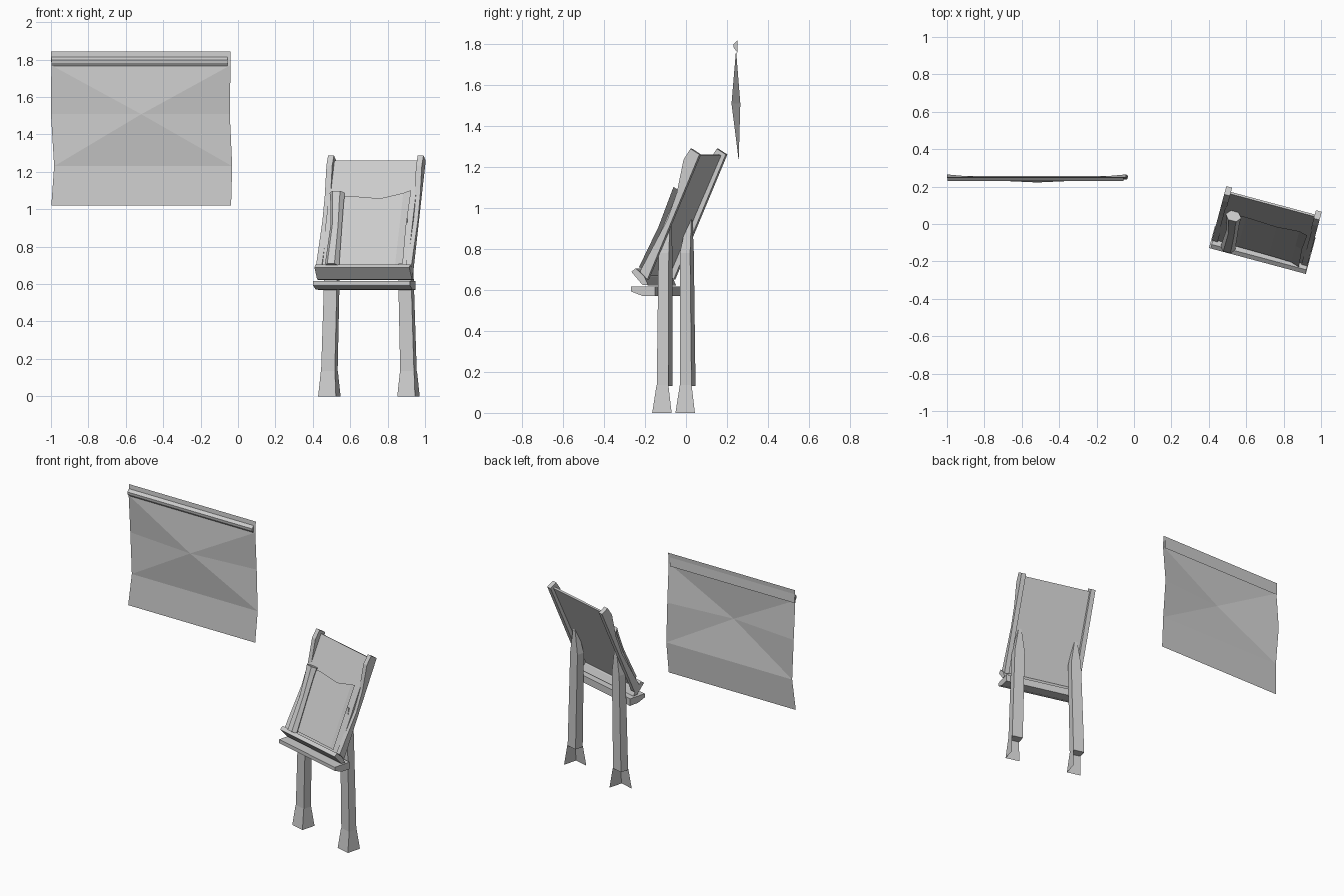
import bpy, math
from mathutils import Vector, Matrix

if "Cube" in bpy.data.objects:
    bpy.data.objects.remove(bpy.data.objects["Cube"])

# lectern placement: turned about z; u = across, v = backwards
LECTERN = Matrix.Translation((0.70, -0.048, 0)) @ Matrix.Rotation(math.radians(-15), 4, 'Z')
TILT = math.radians(24)


def make(name, verts, faces, mat=LECTERN):
    me = bpy.data.meshes.new(name)
    me.from_pydata([mat @ Vector(v) for v in verts], [], faces)
    me.update()
    ob = bpy.data.objects.new(name, me)
    bpy.context.collection.objects.link(ob)
    return ob


def on_board(u, s, h):
    """Point on the sloping desk: across, up the slope, out of the face."""
    return (u, -0.118 + s * math.sin(TILT) - h * math.cos(TILT),
            0.65 + s * math.cos(TILT) + h * math.sin(TILT))


def loft(name, rings, mat=LECTERN):
    """Closed skin over equal-sized rings of points."""
    n = len(rings[0])
    verts = [p for r in rings for p in r]
    faces = [list(range(n))[::-1], [len(verts) - n + i for i in range(n)]]
    for k in range(len(rings) - 1):
        for i in range(n):
            j = (i + 1) % n
            faces.append((k * n + i, k * n + j, (k + 1) * n + j, (k + 1) * n + i))
    return make(name, verts, faces, mat)


def bar(name, profile, x0, x1, mat=LECTERN):
    """Profile of (depth, height) points pulled across."""
    return loft(name, [[(x, a, b) for a, b in profile] for x in (x0, x1)], mat)


def rect(u, v, z, w, d):
    return [(u - w / 2, v - d / 2, z), (u + w / 2, v - d / 2, z),
            (u + w / 2, v + d / 2, z), (u - w / 2, v + d / 2, z)]


# legs: closed shafts on flared feet that only have front and right walls
for side, tag in ((-1, "left"), (1, "right")):
    u = 0.219 * side
    loft(f"{tag}_leg", [
        rect(u, 0.0, 0.13, 0.076, 0.058),
        rect(u - 0.018 * side, 0.0, 0.78, 0.07, 0.052),
        rect(u - 0.02 * side, 0.016, 0.95, 0.018, 0.02)])
    a, b = rect(u, 0, 0, 0.098, 0.098), rect(u, 0, 0.135, 0.078, 0.06)
    make(f"{tag}_foot", a[:3] + b[:3], [(0, 1, 4, 3), (1, 2, 5, 4)])

# sloping board
loft("desk_board", [[on_board(x, s, h) for x, h in
                     ((-0.24, 0.0), (0.24, 0.0), (0.24, -0.012), (-0.24, -0.012))]
                    for s in (0.0, 0.668)])

# side rails with a swollen upper end
rail = [(0.143, 1.288), (0.108, 1.235), (0.074, 1.074), (0.026, 0.942),
        (-0.112, 0.69), (-0.075, 0.65), (0.188, 1.26)]
for side, tag in ((-1, "left"), (1, "right")):
    bar(f"{tag}_rail", rail, side * 0.248 - 0.016, side * 0.248 + 0.016)

# book lip and the shelf beneath it
bar("book_lip", [(-0.155, 0.688), (-0.133, 0.705), (-0.09, 0.665),
                 (-0.07, 0.622), (-0.10, 0.625)], -0.26, 0.265)
bar("lower_shelf", [(-0.155, 0.617), (-0.155, 0.592), (-0.10, 0.571),
                    (-0.035, 0.569), (-0.035, 0.617)], -0.268, 0.268)

# open parchment: sheet with lifted right edge
cols = [(-0.19, 0.015, 0), (-0.12, 0.012, 0), (0.05, 0.014, -0.015),
        (0.175, 0.018, 0.015), (0.222, 0.034, 0.025)]
verts = []
for s in (0.05, 0.27, 0.455):
    for u, h, ds in cols:
        pinch = 0.008 if s == 0.27 and u > 0.2 else 0
        verts.append(on_board(u - pinch, s + (ds if s > 0.4 else 0), h - pinch))
n = len(cols)
make("parchment_sheet", verts, [(k * n + i, k * n + i + 1, (k + 1) * n + i + 1, (k + 1) * n + i)
                                for k in range(2) for i in range(n - 1)])

# rolled left edge of the parchment, waisted in the middle
rings = []
for s, u, r in ((0.04, -0.17, 0.040), (0.27, -0.172, 0.032), (0.41, -0.182, 0.037), (0.465, -0.186, 0.043)):
    rings.append([on_board(u + r * math.cos(t), s, 0.03 + 0.75 * r * math.sin(t))
                  for t in (math.tau * i / 6 for i in range(6))])
loft("parchment_roll", rings)

# hanging cloth: creased around one centre point
I = Matrix.Identity(4)
cloth = [(-0.517, 0.222, 1.508)]
for xl, xr, y, z in ((-1.0, -0.04, 0.250, 1.843), (-0.998, -0.04, 0.244, 1.77),
                     (-1.0, -0.044, 0.265, 1.508), (-0.983, -0.031, 0.257, 1.23),
                     (-0.998, -0.037, 0.239, 1.02)):
    cloth += [(xl, y, z), (xr, y, z)]
make("hanging_cloth", cloth, [(1, 3, 4, 2), (0, 4, 3), (0, 3, 5), (0, 5, 7),
                              (0, 7, 8), (0, 8, 6), (0, 6, 4), (7, 9, 10, 8)], I)

# hanging rail across the top of the cloth
bar("cloth_rail", [(0.25, 1.815), (0.230, 1.797), (0.232, 1.782), (0.252, 1.755)], -0.998, -0.055, I)

# consistent outward normals on the solid parts
import bmesh
for ob in bpy.data.objects:
    bm = bmesh.new()
    bm.from_mesh(ob.data)
    if all(e.is_manifold for e in bm.edges):
        bmesh.ops.recalc_face_normals(bm, faces=bm.faces)
    bm.to_mesh(ob.data)
    bm.free()
